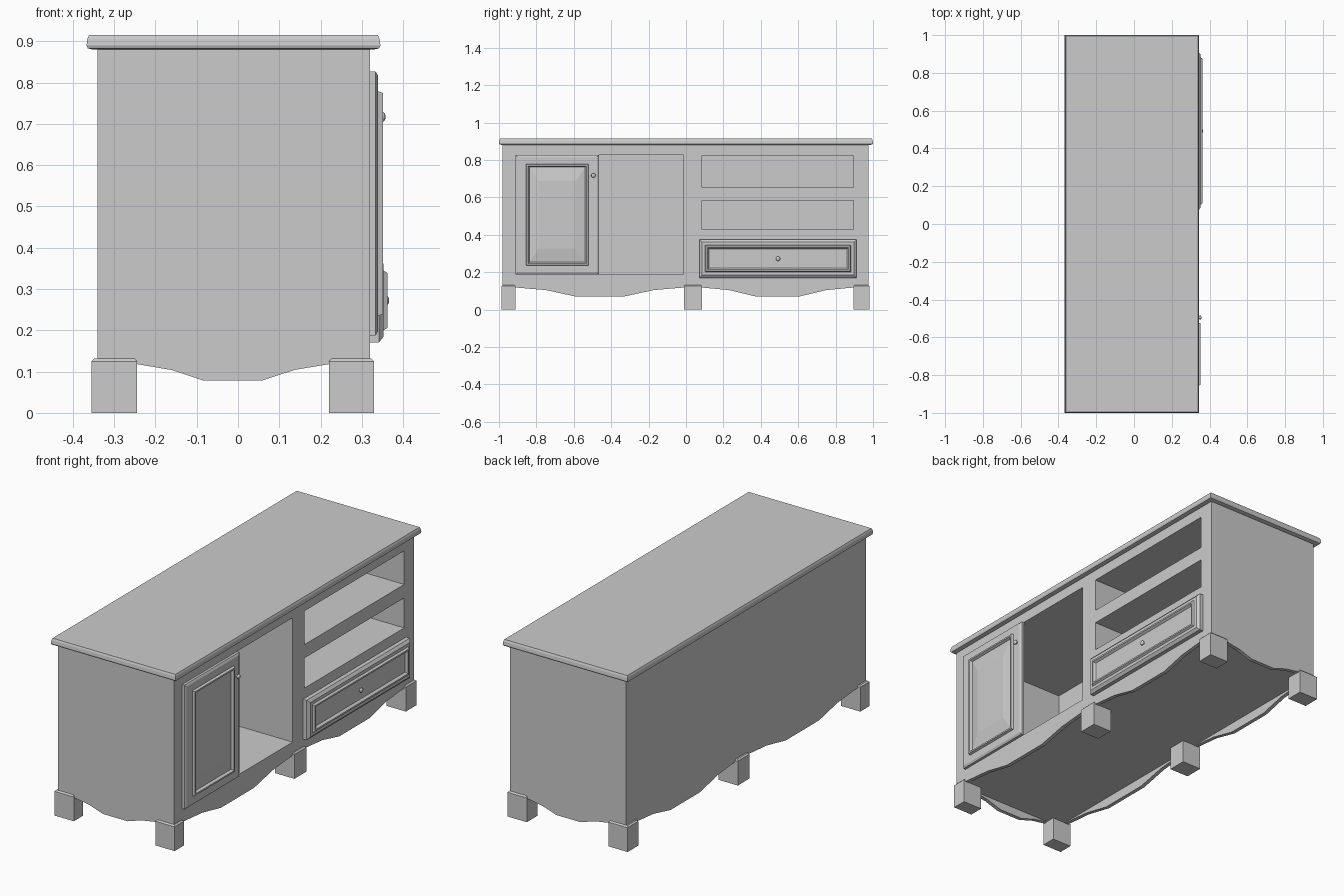
import bpy, bmesh, math
from mathutils import Matrix

if "Cube" in bpy.data.objects:
    bpy.data.objects.remove(bpy.data.objects["Cube"])

paint = bpy.data.materials.new("light_grey_paint")
paint.use_nodes = True
GREY = (0.6, 0.6, 0.6, 1)
paint.diffuse_color = GREY
paint.node_tree.nodes["Principled BSDF"].inputs["Base Color"].default_value = GREY


def finish(bm, name):
    bmesh.ops.recalc_face_normals(bm, faces=bm.faces)
    mesh = bpy.data.meshes.new(name)
    bm.to_mesh(mesh)
    bm.free()
    mesh.materials.append(paint)
    obj = bpy.data.objects.new(name, mesh)
    bpy.context.collection.objects.link(obj)
    return obj


def add_box(bm, x, y, z):
    size = [b - a for a, b in (x, y, z)]
    mid = [(a + b) / 2 for a, b in (x, y, z)]
    bmesh.ops.create_cube(bm, size=1, matrix=Matrix.Translation(mid) @ Matrix.Diagonal((*size, 1)))


def box(name, *spans):
    bm = bmesh.new()
    add_box(bm, *spans)
    return finish(bm, name)


def loft(name, rings):
    """Stack equal rings of points into a closed solid."""
    bm = bmesh.new()
    rows = [[bm.verts.new(p) for p in ring] for ring in rings]
    n = len(rows[0])
    for a, b in zip(rows, rows[1:]):
        for i in range(n):
            j = (i + 1) % n
            bm.faces.new((a[i], a[j], b[j], b[i]))
    bm.faces.new(rows[0])
    bm.faces.new(rows[-1])
    return finish(bm, name)


def slab(name, x, y, steps):
    """Horizontal slab; steps are (inset, z)."""
    return loft(name, [[(x[0] + d, y[0] + d, z), (x[1] - d, y[0] + d, z),
                        (x[1] - d, y[1] - d, z), (x[0] + d, y[1] - d, z)] for d, z in steps])


def front_panel(name, y, z, steps):
    """Upright moulded panel; steps are (y inset, z inset, x)."""
    return loft(name, [[(x, y[0] + a, z[0] + b), (x, y[1] - a, z[0] + b),
                        (x, y[1] - a, z[1] - b), (x, y[0] + a, z[1] - b)] for a, b, x in steps])


def cut(obj, cutter):
    mod = obj.modifiers.new("cut", "BOOLEAN")
    mod.operation = "DIFFERENCE"
    mod.solver = "EXACT"
    mod.object = cutter
    bpy.context.view_layer.objects.active = obj
    bpy.ops.object.modifier_apply(modifier=mod.name)
    bpy.data.objects.remove(cutter)


# Cabinet carcass, hollowed for the cupboard and the two open shelves
body = box("cabinet_body", (-0.34, 0.32), (-0.98, 0.975), (0.07, 0.885))
bm = bmesh.new()
for y, z in (((-0.91, -0.013), (0.187, 0.827)),
             ((0.085, 0.896), (0.652, 0.825)),
             ((0.085, 0.896), (0.428, 0.582))):
    add_box(bm, (-0.28, 0.5), y, z)
cut(body, finish(bm, "opening_cutter"))

# Hollow underside that leaves a thin apron all round
cut(body, box("underside_cutter", (-0.32, 0.30), (-0.96, 0.955), (0, 0.12)))


# Scalloped lower edge of the apron
def scallop(a, b, low):
    w = b - a
    return [(a, 0.118), (a + 0.18 * w, 0.104), (a + 0.35 * w, low),
            (b - 0.35 * w, low), (b - 0.18 * w, 0.104), (b, 0.118)]


long_edge = [(-0.95, 0), (-0.95, 0.118), *scallop(-0.91, -0.012, 0.071),
             *scallop(0.085, 0.895, 0.071), (0.945, 0.118), (0.945, 0)]
cut(body, loft("long_edge_cutter", [[(x, y, z) for y, z in long_edge] for x in (-0.5, 0.5)]))
short_edge = [(-0.31, 0), (-0.31, 0.118), *scallop(-0.245, 0.22, 0.078), (0.29, 0.118), (0.29, 0)]
cut(body, loft("short_edge_cutter", [[(x, y, z) for x, z in short_edge] for y in (-1.2, 1.2)]))

# Overhanging top board with moulded edge
slab("top_board", (-0.367, 0.345), (-1, 1),
     [(0.016, 0.88), (0.003, 0.883), (0, 0.89), (0.002, 0.905), (0.006, 0.915)])

# Six block feet with chamfered tops
for side, x in (("back", (-0.355, -0.245)), ("front", (0.22, 0.33))):
    for place, y in (("right", (-0.987, -0.912)), ("middle", (-0.012, 0.085)), ("left", (0.895, 0.982))):
        slab(f"{side}_{place}_foot", x, y, [(0, 0), (0, 0.125), (0.007, 0.132)])

# Cupboard door with raised centre field
front_panel("cupboard_door", (-0.912, -0.465), (0.187, 0.827), [
    (0, 0, 0.32), (0, 0, 0.333), (0.01, 0.01, 0.339), (0.056, 0.048, 0.339),
    (0.06, 0.052, 0.351), (0.068, 0.06, 0.351), (0.074, 0.066, 0.338), (0.125, 0.14, 0.348)])

# Drawer front with recessed centre
front_panel("drawer_front", (0.072, 0.912), (0.17, 0.375), [
    (0, 0, 0.32), (0, 0, 0.341), (0.014, 0.014, 0.352), (0.03, 0.03, 0.352),
    (0.036, 0.036, 0.362), (0.044, 0.044, 0.362), (0.052, 0.052, 0.35)])


# Round knobs
def knob(name, x, y, z):
    bm = bmesh.new()
    turn = Matrix.Translation((x, y, z)) @ Matrix.Rotation(math.pi / 2, 4, "Y")
    bmesh.ops.create_cone(bm, cap_ends=True, segments=12, radius1=0.006, radius2=0.006, depth=0.012, matrix=turn)
    bmesh.ops.create_uvsphere(bm, u_segments=12, v_segments=8, radius=0.012,
                              matrix=Matrix.Translation((x + 0.009, y, z)) @ Matrix.Diagonal((0.6, 1, 1, 1)))
    obj = finish(bm, name)
    obj.data.polygons.foreach_set("use_smooth", [True] * len(obj.data.polygons))


knob("door_knob", 0.341, -0.495, 0.717)
knob("drawer_knob", 0.35, 0.492, 0.272)
